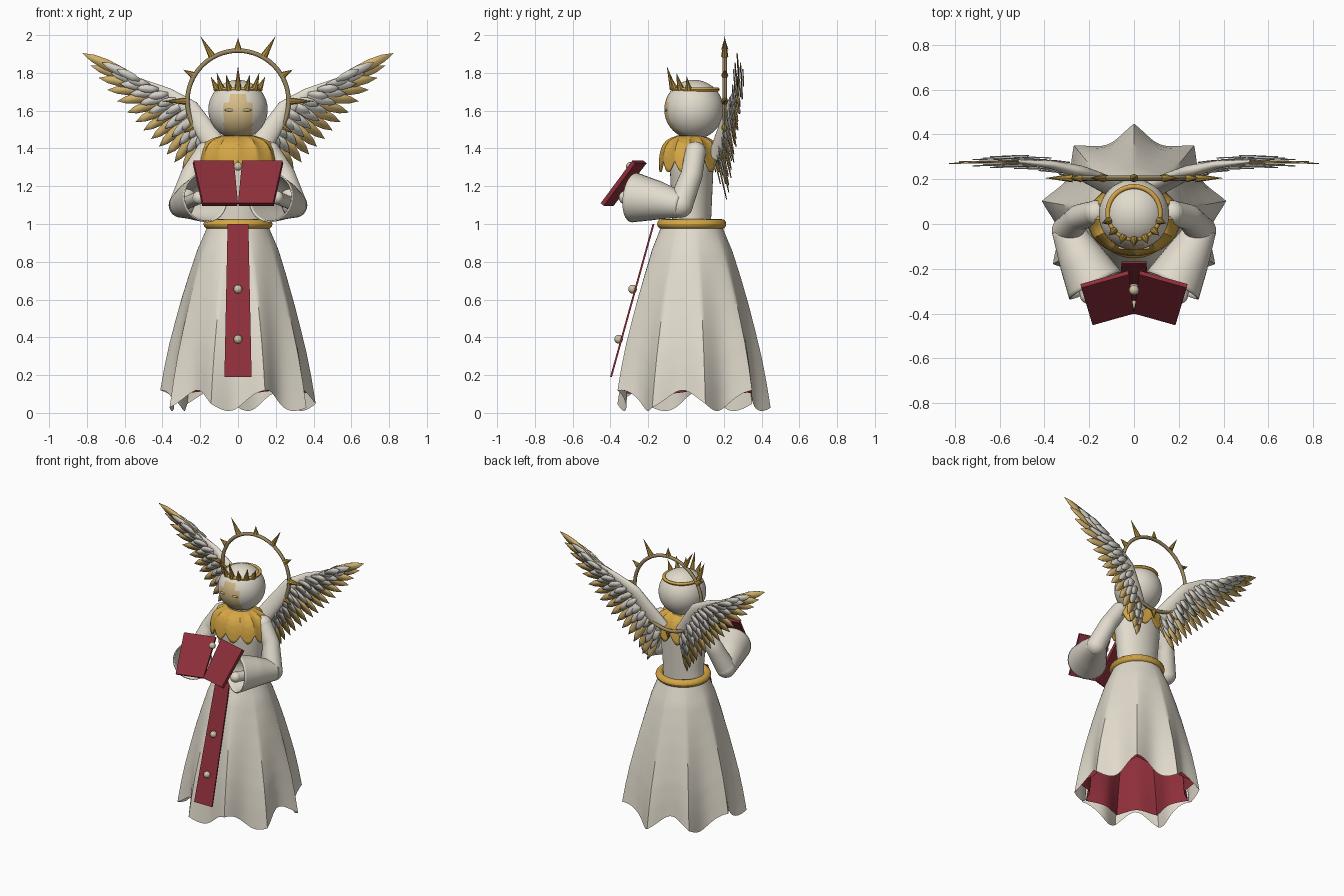
import bpy, bmesh
from math import sin, cos, pi, radians, tau
from mathutils import Vector, Matrix

if "Cube" in bpy.data.objects:
    bpy.data.objects.remove(bpy.data.objects["Cube"])


def material(name, *rgb):
    m = bpy.data.materials.new(name)
    m.use_nodes = True
    m.diffuse_color = (*rgb, 1)
    m.node_tree.nodes["Principled BSDF"].inputs["Base Color"].default_value = (*rgb, 1)
    return m


CREAM = material("cream cloth", .76, .71, .61)
GOLD = material("gold", .66, .38, .06)
DARK_GOLD = material("dark gold", .45, .28, .05)
RED = material("deep red", .27, .028, .042)
TAN = material("tan feather", .64, .44, .15)
GREY = material("pale feather", .66, .63, .57)
FACE = material("face tan", .68, .51, .25)
BRONZE = material("dull bronze", .33, .25, .12)
STUD = material("pale stud", .62, .55, .38)


def finish(name, bm, mat, mirror=False, thick=0, angle=40):
    bmesh.ops.recalc_face_normals(bm, faces=bm.faces)
    me = bpy.data.meshes.new(name)
    bm.to_mesh(me)
    bm.free()
    me.materials.append(mat)
    me.shade_smooth()
    me.set_sharp_from_angle(angle=radians(angle))
    ob = bpy.data.objects.new(name, me)
    bpy.context.collection.objects.link(ob)
    if thick:
        mod = ob.modifiers.new("Thickness", 'SOLIDIFY')
        mod.thickness, mod.offset = thick, 0
    if mirror:
        ob.modifiers.new("Mirror", 'MIRROR').use_mirror_merge = False
    return ob


def interp(pts, t):
    """Point at fraction t along evenly spaced control points."""
    f = min(max(t, 0), 1) * (len(pts) - 1)
    i = min(int(f), len(pts) - 2)
    return Vector(pts[i]).lerp(Vector(pts[i + 1]), f - i)


def surface(name, rows, cols, func, mat, **kw):
    """Closed-around sheet from func(u, angle)."""
    bm = bmesh.new()
    grid = [[bm.verts.new(func(r / rows, tau * c / cols)) for c in range(cols)]
            for r in range(rows + 1)]
    for a, b in zip(grid, grid[1:]):
        for c in range(cols):
            d = (c + 1) % cols
            bm.faces.new((a[c], a[d], b[d], b[c]))
    return finish(name, bm, mat, **kw)


def tube(name, pts, radii, mat, flat=1, **kw):
    """Tapered round tube along a path, optionally flattened in y."""
    def func(u, a):
        t = (interp(pts, min(u + .02, 1)) - interp(pts, max(u - .02, 0))).normalized()
        side = t.cross(Vector((0, 1, .3))).normalized()
        r = interp([(q, 0) for q in radii], u).x
        off = (side * cos(a) + t.cross(side) * sin(a)) * r
        return interp(pts, u) + Vector((off.x, off.y * flat, off.z))
    return surface(name, 16, 28, func, mat, **kw)


def ball(name, loc, r, mat, scale=(1, 1, 1), seg=24, **kw):
    bm = bmesh.new()
    bmesh.ops.create_uvsphere(bm, u_segments=seg, v_segments=seg * 2 // 3, radius=r,
                              matrix=Matrix.Translation(loc) @ Matrix.Diagonal((*scale, 1)))
    return finish(name, bm, mat, **kw)


def ring(name, loc, major, minor, mat, rot=0, squash=1):
    def func(u, a):
        r = major + minor * cos(tau * u)
        p = Vector((r * cos(a), r * sin(a), minor * squash * sin(tau * u)))
        return Matrix.Rotation(rot, 3, 'X') @ p + Vector(loc)
    return surface(name, 12, 64, func, mat)


def spikes(name, items, mat):
    """Cones given as (base, tip, radius)."""
    bm = bmesh.new()
    for base, tip, r in items:
        d = tip - base
        m = Matrix.Translation((base + tip) / 2) @ d.to_track_quat('Z', 'Y').to_matrix().to_4x4()
        bmesh.ops.create_cone(bm, cap_ends=True, segments=8, radius1=r, radius2=0,
                              depth=d.length, matrix=m)
    return finish(name, bm, mat)


# Skirt with pleats that deepen to a wavy hem, and its red lining
SKIRT = [(.16, 0), (.215, 0), (.255, 0), (.29, 0), (.32, 0), (.347, 0), (.367, 0), (.382, 0)]


def skirt(inset, top, hem, wave):
    def func(u, a):
        r = interp(SKIRT, u).x - inset
        r += .036 * u ** 1.5 * (1 - 2 * abs(sin(4.5 * (a - pi / 2))))
        low = hem + wave * cos(6 * (a + radians(68)))
        return r * cos(a), .03 + r * sin(a), top + (low - top) * u
    return func


surface("skirt", 28, 144, skirt(0, .99, .065, .055), CREAM)
surface("skirt_lining", 14, 144, skirt(.03, .95, .11, .008), RED)
ring("belt", (0, .03, 1), .157, .026, GOLD)

# Torso
BODY = [(.15, .1, .96), (.148, .105, 1.07), (.158, .11, 1.18), (.17, .115, 1.29),
        (.165, .11, 1.38), (.08, .08, 1.46)]


def torso(u, a):
    p = interp(BODY, u)
    return p.x * cos(a), .03 + p.y * sin(a), p.z


surface("torso", 20, 48, torso, CREAM)

# Scalloped shoulder mantle
MANTLE = [(.4, 0), (.62, .1), (.78, .22), (.89, .4), (.96, .65), (1, 1)]


def mantle(u, a):
    p = interp(MANTLE, u)
    low = 1.335 - .06 * abs(sin(6 * a))
    return .205 * p.x * cos(a), .02 + .16 * p.x * sin(a), 1.465 + (low - 1.465) * p.y


surface("mantle", 15, 144, mantle, GOLD, thick=.008)

# Arms with bell sleeves and hands
tube("upper_arms", [(.17, .05, 1.38), (.245, .03, 1.26), (.30, -.03, 1.1)],
     [.055, .058, .066], CREAM, mirror=True)
ball("shoulders", (.17, .05, 1.38), .056, CREAM, mirror=True)
ball("elbows", (.30, -.03, 1.1), .067, CREAM, mirror=True)
tube("bell_sleeves", [(.305, -.02, 1.1), (.235, -.155, 1.125), (.172, -.275, 1.14)],
     [.062, .1, .128], CREAM, mirror=True, thick=.008)
tube("forearms", [(.28, -.08, 1.11), (.205, -.32, 1.14)], [.034, .034], CREAM, mirror=True)
ball("hands", (.205, -.32, 1.14), .036, CREAM, mirror=True)


# Open book: two tilted boards with page blocks behind
def slab(name, corners, depth, mat):
    bm = bmesh.new()
    pts = [Vector(c) for c in corners]
    n = (pts[1] - pts[0]).cross(pts[3] - pts[0]).normalized()
    n *= -depth if n.y < 0 else depth
    front = [bm.verts.new(p) for p in pts]
    back = [bm.verts.new(p + n) for p in pts]
    bm.faces.new(front)
    bm.faces.new(back)
    for i in range(4):
        j = (i + 1) % 4
        bm.faces.new((front[i], front[j], back[j], back[i]))
    return finish(name, bm, mat, mirror=True, angle=20)


BOARD = [Vector(p) for p in ((.022, -.225, 1.335), (.235, -.285, 1.335),
                             (.185, -.452, 1.11), (0, -.4, 1.11))]
slab("book_covers", BOARD, .022, RED)
mid = sum(BOARD, Vector()) / 4 + Vector((0, .014, -.014))
slab("book_pages", [mid + (p - mid) * .92 for p in BOARD], .014, CREAM)

# Hanging front band and its studs
bm = bmesh.new()
ends = [(w * s, y + d, z) for w, y, z in ((.055, -.172, 1.0), (.072, -.397, .19))
        for s in (-1, 1) for d in (-.005, .005)]
bmesh.ops.convex_hull(bm, input=[bm.verts.new(p) for p in ends])
finish("front_band", bm, RED)
for i, (y, z) in enumerate(((-.295, 1.305), (-.283, .655), (-.357, .39))):
    ball(f"stud_{i + 1}", (0, y, z), .023, STUD, seg=12)

# Head with coloured face and closed eyes
head = ball("head", (0, .042, 1.606), .157, CREAM, seg=60)
head.data.materials.append(FACE)
for f in head.data.polygons:
    c = f.center
    if c.y < .02 and c.z < 1.685 and abs(c.x) < (.075 if c.z < 1.645 else .048):
        f.material_index = 1
ball("eyelids", (.042, -.106, 1.603), .03, FACE, scale=(1, .3, .25), mirror=True)

# Crown, points on the front half only
ring("crown_band", (0, .05, 1.712), .117, .011, GOLD)
points = []
for k, h in zip(range(-3, 4), (.07, .09, .08, .125, .08, .09, .07)):
    d = Vector((sin(k * .42), -cos(k * .42), 0))
    base = Vector((0, .05, 1.712)) + d * .117
    points.append((base, base + d * .035 + Vector((0, 0, h)), .019))
spikes("crown_points", points, DARK_GOLD)

# Halo with alternating short and long rays
HALO = Vector((0, .205, 1.65))
ring("halo_ring", HALO, .268, .012, BRONZE, rot=pi / 2)
rays = []
for k in range(12):
    d = Vector((sin(k * pi / 6), 0, cos(k * pi / 6)))
    rays.append((HALO + d * .275, HALO + d * (.4 if k % 2 else .335), .019))
spikes("halo_rays", rays, DARK_GOLD)

# Wings: tapered limb and overlapping feather rows
LIMB = [(.09, .16, 1.37), (.17, .2, 1.49), (.25, .235, 1.61), (.37, .265, 1.69),
        (.52, .28, 1.76)]
TIPS = [(.16, .215, 1.13), (.24, .23, 1.23), (.35, .25, 1.34), (.46, .265, 1.45),
        (.57, .275, 1.57), (.71, .275, 1.73), (.825, .27, 1.905)]
LEAF = ((0, .35), (.3, .85), (.6, 1), (.82, .7), (1, 0))
tube("wing_limbs", LIMB, [.06, .055, .046, .03, .012], CREAM, flat=.6, mirror=True)


def feathers(name, count, reach, width, dy, mat):
    bm = bmesh.new()
    for i in range(count):
        t = i / (count - 1)
        base = interp(LIMB, t)
        d = (interp(TIPS, t) - base) * reach
        side = Vector((-d.z, 0, d.x)).normalized() * width
        base = base + Vector((0, dy + .006 * (i % 2), 0))
        edge = [base + d * s + side * w for s, w in LEAF]
        edge += [base + d * s - side * w for s, w in LEAF[-2::-1]]
        bm.faces.new([bm.verts.new(p) for p in edge])
    finish(name, bm, mat, mirror=True, thick=.005)


feathers("flight_feathers", 17, 1, .028, 0, TAN)
for label, s in (("front", -1), ("back", 1)):
    feathers(f"middle_feathers_{label}", 15, .66, .024, s * .014, GREY)
    feathers(f"short_feathers_{label}", 13, .4, .022, s * .024, GREY)
